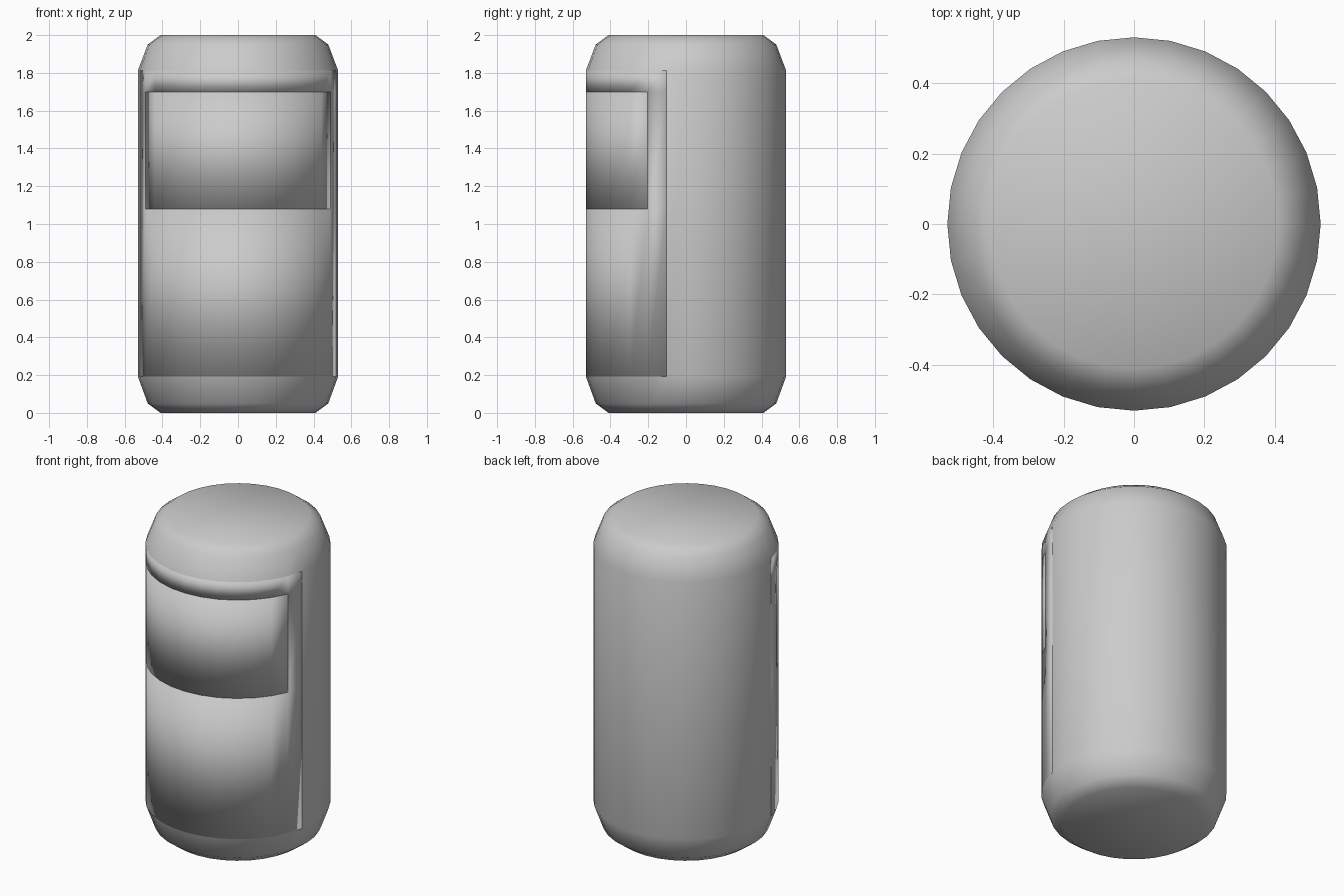
import bpy, bmesh, math

if "Cube" in bpy.data.objects:
    bpy.data.objects.remove(bpy.data.objects["Cube"])

SIDES = 32
R = 0.53


def lathe_part(name, rings, cols, keep=lambda row, col: True, caps=False, thickness=0.0):
    """Build a full or partial revolved skin from (radius, z) rings."""
    bm = bmesh.new()
    grid = {}

    def vert(row, col):
        key = (row, col % SIDES)
        if key not in grid:
            r, z = rings[row]
            a = 2 * math.pi * key[1] / SIDES
            grid[key] = bm.verts.new((r * math.cos(a), r * math.sin(a), z))
        return grid[key]

    for row in range(len(rings) - 1):
        for col in cols:
            if keep(row, col):
                bm.faces.new((vert(row, col), vert(row, col + 1),
                              vert(row + 1, col + 1), vert(row + 1, col)))
    if caps:
        last = len(rings) - 1
        bm.faces.new([vert(0, c) for c in reversed(range(SIDES))])
        bm.faces.new([vert(last, c) for c in range(SIDES)])
    for f in bm.faces:
        f.smooth = True
    mesh = bpy.data.meshes.new(name)
    bm.to_mesh(mesh)
    bm.free()
    obj = bpy.data.objects.new(name, mesh)
    bpy.context.collection.objects.link(obj)
    if thickness:
        mod = obj.modifiers.new("thickness", 'SOLIDIFY')
        mod.thickness = thickness
        mod.offset = -1
    return obj


# Rounded can body, open where the front panel sits
lathe_part("can_body",
           [(0.41, 0), (0.478, 0.05), (R, 0.192), (R, 1.813), (0.478, 1.95), (0.41, 2)],
           range(SIDES),
           keep=lambda row, col: not (row == 2 and 17 <= col < 31),
           caps=True)

# Front panel wrapping the front half, with a window for the label plate
lathe_part("front_panel",
           [(R, 0.192), (R, 1.08), (R, 1.70), (R, 1.813)],
           range(17, 31),
           keep=lambda row, col: not (row == 1 and 18 <= col < 30),
           thickness=0.02)

# Label plate filling the window
lathe_part("label_plate", [(R, 1.08), (R, 1.70)], range(18, 30), thickness=0.02)
